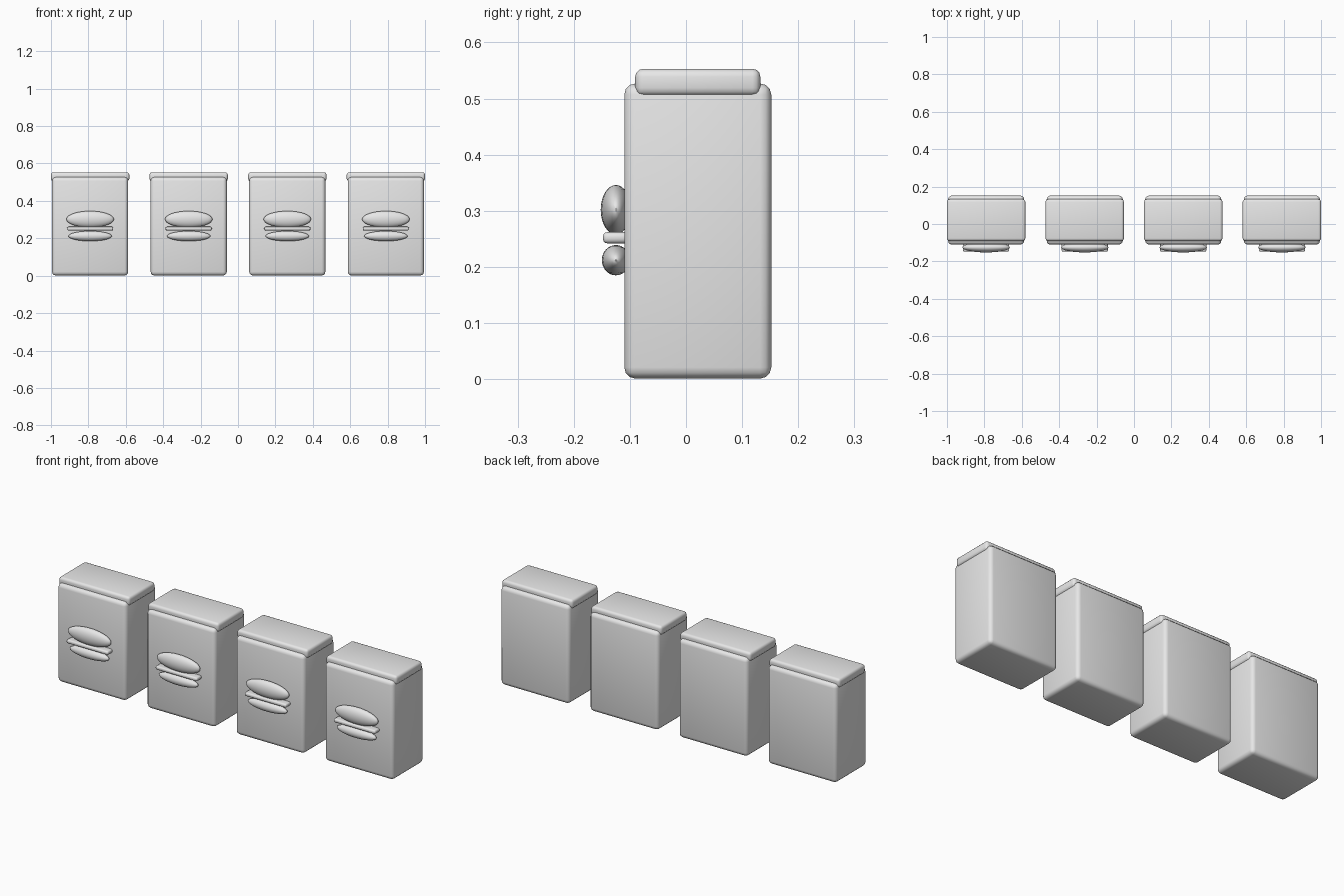
import bpy

cube = bpy.data.objects.get("Cube")
if cube:
    bpy.data.objects.remove(cube, do_unlink=True)

# Single plain grey finish
grey = bpy.data.materials.new("plain_grey")
grey.use_nodes = True
grey.diffuse_color = (0.8, 0.8, 0.8, 1)
grey.node_tree.nodes["Principled BSDF"].inputs["Base Color"].default_value = (0.8, 0.8, 0.8, 1)


def finish(obj, name):
    obj.name = name
    obj.data.materials.append(grey)
    bpy.ops.object.shade_smooth_by_angle(angle=0.7)


def rounded_box(name, location, size, radius):
    bpy.ops.mesh.primitive_cube_add(size=1, location=location)
    obj = bpy.context.object
    obj.scale = size
    bpy.ops.object.transform_apply(location=False, rotation=False, scale=True)
    bevel = obj.modifiers.new("rounded_edges", "BEVEL")
    bevel.width = radius
    bevel.segments = 3
    bpy.ops.object.modifier_apply(modifier=bevel.name)
    finish(obj, name)


def ellipsoid(name, location, radii):
    bpy.ops.mesh.primitive_uv_sphere_add(segments=32, ring_count=16, radius=1, location=location)
    obj = bpy.context.object
    obj.scale = radii
    bpy.ops.object.transform_apply(location=False, rotation=False, scale=True)
    finish(obj, name)


# Row of four closed bags, each with a raised burger on the front
for i in range(4):
    x = (i - 1.5) * 0.527
    n = f"_{i + 1}"
    rounded_box("bag_body" + n, (x, 0.021, 0.264), (0.407, 0.262, 0.526), 0.02)
    rounded_box("folded_top" + n, (x, 0.021, 0.529), (0.419, 0.223, 0.048), 0.014)
    ellipsoid("top_bun" + n, (x, -0.125, 0.302), (0.127, 0.027, 0.044))
    rounded_box("patty" + n, (x, -0.123, 0.252), (0.247, 0.05, 0.02), 0.008)
    ellipsoid("bottom_bun" + n, (x, -0.125, 0.212), (0.116, 0.025, 0.027))
